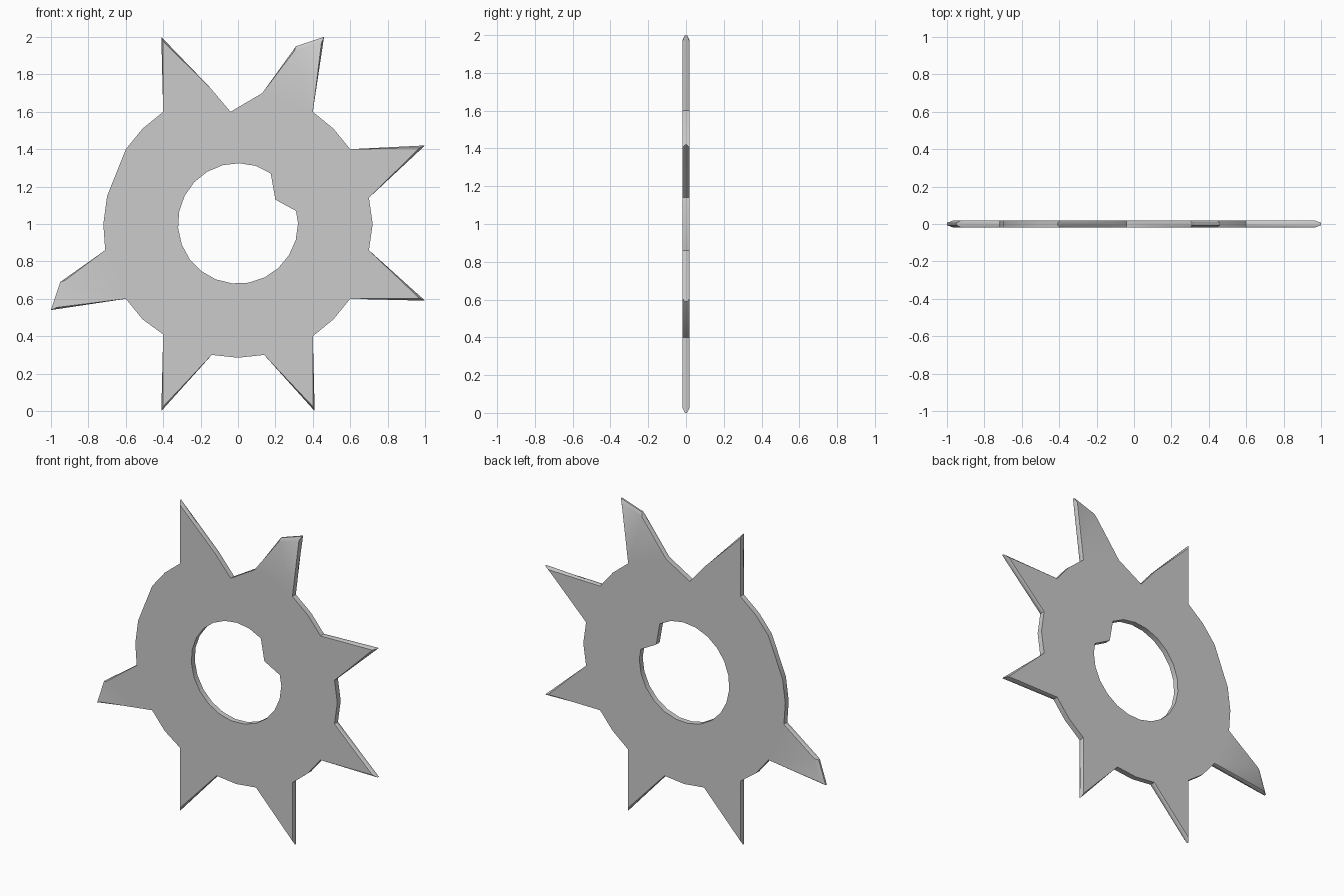
import bpy, bmesh
from math import sin, cos, radians

if "Cube" in bpy.data.objects:
    bpy.data.objects.remove(bpy.data.objects["Cube"])

HALF = 0.0175          # half thickness
RIM = HALF * 0.35      # half thickness at the pointed tips

# Outline in (x, z, inset); inset pulls the flat faces back to chamfer each tip
OUTLINE = [
    (0.70, 1.14, 0), (1.0, 1.42, .03), (0.60, 1.40, 0), (0.51, 1.51, 0),
    (0.40, 1.60, 0), (0.46, 2.0, .03), (0.31, 1.95, .025), (0.13, 1.70, 0),
    (-0.04, 1.60, 0), (-0.15, 1.73, 0), (-0.41, 2.0, .025), (-0.40, 1.60, 0),
    (-0.51, 1.51, 0), (-0.60, 1.40, 0), (-0.70, 1.15, 0), (-0.72, 1.0, 0),
    (-0.71, 0.86, 0), (-0.95, 0.69, .025), (-1.0, 0.54, .03), (-0.60, 0.60, 0),
    (-0.51, 0.49, 0), (-0.40, 0.41, 0), (-0.41, 0.0, .025), (-0.14, 0.30, 0),
    (0.0, 0.285, 0), (0.14, 0.30, 0), (0.41, 0.0, .025), (0.40, 0.40, 0),
    (0.51, 0.49, 0), (0.60, 0.60, 0), (1.0, 0.59, .03), (0.70, 0.86, 0),
    (0.72, 1.0, 0),
]

# Centre hole: round, with one pointed notch at upper right
HOLE = [(0.175, 1.27), (0.20, 1.13), (0.31, 1.07)]
HOLE = HOLE[::-1]
for i in range(19):
    a = radians(57 + (360 - 57) * (i + 1) / 19)
    HOLE.append((0.321 * cos(a), 1.003 + 0.322 * sin(a)))

bm = bmesh.new()


def ring(points):
    return [bm.verts.new(p) for p in points]


def bridge(a, b):
    n = len(a)
    for i in range(n):
        j = (i + 1) % n
        bm.faces.new((a[i], a[j], b[j], b[i]))


def shrink(x, z, inset):
    """Pull a tip toward the disc centre."""
    return x * (1 - inset), 1 + (z - 1) * (1 - inset)


def face_ring(y):
    pts = [shrink(*p) for p in OUTLINE]
    return ring([(x, y, z) for x, z in pts])


# Outer wall: flat-face loops with two fuller loops between them
front, back = face_ring(-HALF), face_ring(HALF)
rim_front = ring([(x, -RIM, z) for x, z, _ in OUTLINE])
rim_back = ring([(x, RIM, z) for x, z, _ in OUTLINE])
bridge(front, rim_front)
bridge(rim_front, rim_back)
bridge(rim_back, back)

# Hole wall
hole_front = ring([(x, -HALF, z) for x, z in HOLE])
hole_back = ring([(x, HALF, z) for x, z in HOLE])
bridge(hole_front, hole_back)

# Flat faces between outline and hole
for outer, inner, ny in ((front, hole_front, -1), (back, hole_back, 1)):
    edges = [bm.edges.get((loop[i - 1], loop[i]))
             for loop in (outer, inner) for i in range(len(loop))]
    bmesh.ops.triangle_fill(bm, use_beauty=True, use_dissolve=False,
                            edges=edges, normal=(0, ny, 0))

bmesh.ops.recalc_face_normals(bm, faces=bm.faces)
mesh = bpy.data.meshes.new("spiked_disc")
bm.to_mesh(mesh)
bm.free()
disc = bpy.data.objects.new("spiked_disc", mesh)
bpy.context.collection.objects.link(disc)
bpy.context.view_layer.objects.active = disc
disc.select_set(True)
bpy.ops.object.shade_smooth_by_angle(angle=radians(30))
